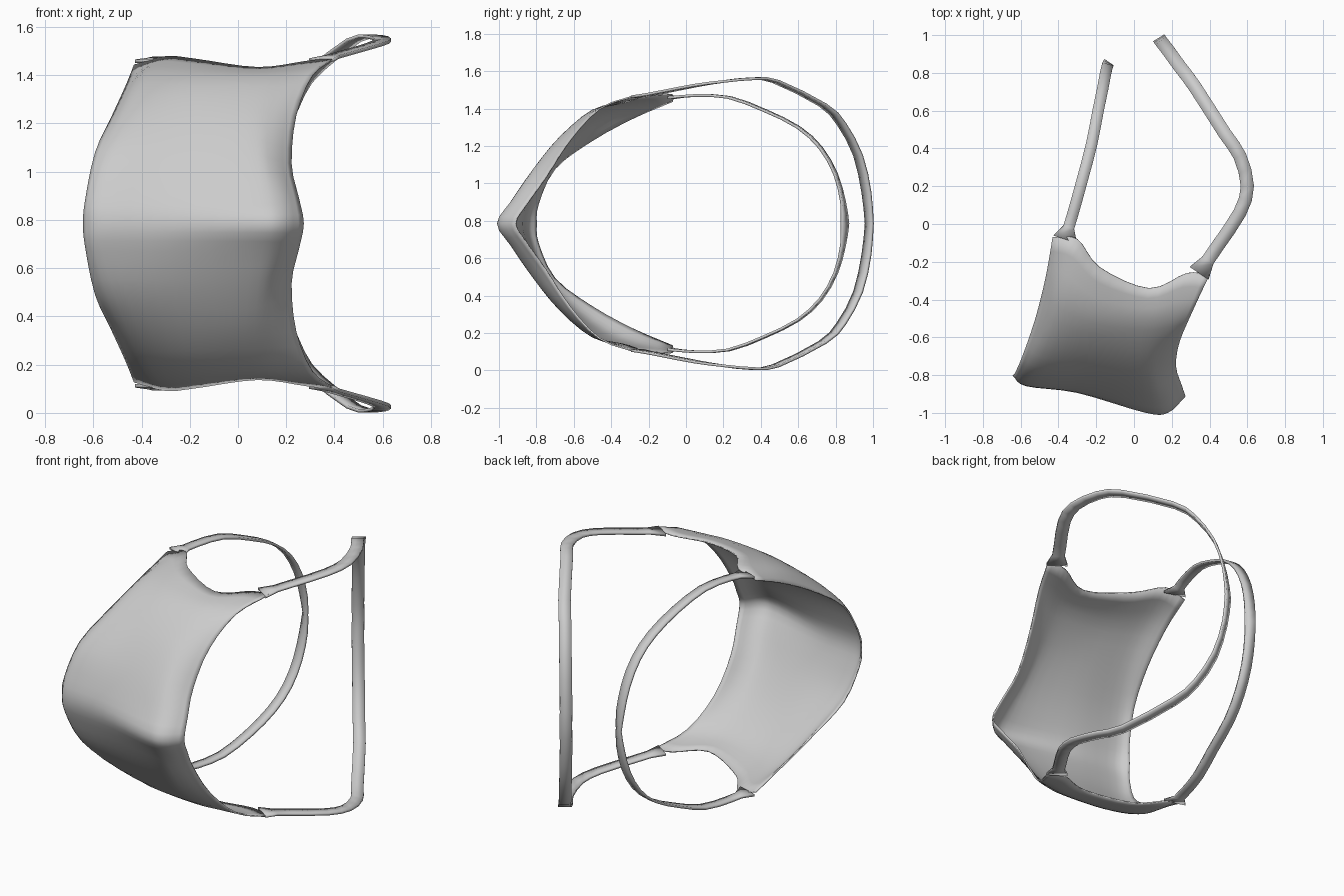
import bpy
import bmesh
from mathutils import Vector

MIDDLE = 0.785  # height of the horizontal mirror plane

default_cube = bpy.data.objects.get("Cube")
if default_cube:
    bpy.data.objects.remove(default_cube, do_unlink=True)

cloth = bpy.data.materials.new("light grey cloth")
cloth.use_nodes = True
cloth.diffuse_color = (0.6, 0.6, 0.6, 1)
cloth.node_tree.nodes["Principled BSDF"].inputs["Base Color"].default_value = (0.6, 0.6, 0.6, 1)


def mirrored(points):
    """Extend a curve that starts on the mirror plane with its lower half."""
    upper = [Vector(p) for p in points]
    lower = [Vector((p.x, p.y, 2 * MIDDLE - p.z)) for p in reversed(upper[1:])]
    return lower + upper


def smooth_curve(points, steps):
    """Sample a smooth curve that passes through all points."""
    padded = [2 * points[0] - points[1], *points, 2 * points[-1] - points[-2]]
    samples = []
    for a, b, c, d in zip(padded, padded[1:], padded[2:], padded[3:]):
        for step in range(steps):
            t = step / steps
            samples.append(b + (c - a) * t / 2
                           + (a - 2.5 * b + 2 * c - d / 2) * t ** 2
                           + (1.5 * (b - c) + (d - a) / 2) * t ** 3)
    return samples + [points[-1]]


def sheet(name, rows, thickness):
    """Skin a grid of points and give it a little thickness."""
    mesh = bpy.data.meshes.new(name)
    bm = bmesh.new()
    grid = [[bm.verts.new(p) for p in row] for row in rows]
    for low, high in zip(grid, grid[1:]):
        for i in range(len(low) - 1):
            bm.faces.new((low[i], low[i + 1], high[i + 1], high[i]))
    bmesh.ops.recalc_face_normals(bm, faces=bm.faces)
    bm.to_mesh(mesh)
    bm.free()
    mesh.materials.append(cloth)
    obj = bpy.data.objects.new(name, mesh)
    bpy.context.collection.objects.link(obj)
    solid = obj.modifiers.new("Thickness", "SOLIDIFY")
    solid.thickness = thickness
    solid.offset = 0
    bpy.ops.object.select_all(action="DESELECT")
    obj.select_set(True)
    bpy.context.view_layer.objects.active = obj
    bpy.ops.object.shade_smooth_by_angle(angle=0.9)
    return obj


def strap(name, points, start_width, width):
    """Flat band whose width stays level; only the root is wider."""
    path = smooth_curve([Vector(p) for p in points], 2)
    upper = []
    for i, p in enumerate(path):
        along = path[min(i + 1, len(path) - 1)] - path[max(i - 1, 0)]
        side = Vector((along.y, -along.x, 0)).normalized()
        half = (start_width if i == 0 else width) / 2
        upper.append((p - side * half, p + side * half))
    lower = [[Vector((p.x, p.y, 2 * MIDDLE - p.z)) for p in pair]
             for pair in reversed(upper[:-1])]
    sheet(name, upper + lower, 0.014)


# Mask panel: vertical guide profiles from the ridge up to the top hem
left_edge = [(-.64, -.80, MIDDLE), (-.63, -.79, .89), (-.59, -.70, 1.08),
             (-.52, -.5, 1.23), (-.465, -.28, 1.35), (-.43, -.07, 1.44)]
left_cheek = [(-.57, -.855, MIDDLE), (-.56, -.83, .9), (-.51, -.75, 1.08),
              (-.44, -.58, 1.26), (-.38, -.36, 1.4), (-.3, -.08, 1.475)]
centre = [(-.3, -.89, MIDDLE), (-.29, -.86, .9), (-.26, -.77, 1.08),
          (-.23, -.63, 1.26), (-.21, -.46, 1.395), (-.18, -.23, 1.465)]
nose = [(.06, -.995, MIDDLE), (.05, -.93, .9), (.04, -.81, 1.08),
        (.03, -.67, 1.25), (.06, -.5, 1.39), (.08, -.34, 1.43)]
right_cheek = [(.18, -.995, MIDDLE), (.17, -.92, .9), (.14, -.81, 1.05),
               (.15, -.66, 1.24), (.21, -.48, 1.395), (.28, -.26, 1.455)]
right_edge = [(.27, -.91, MIDDLE), (.25, -.85, .89), (.22, -.75, 1.03),
              (.24, -.62, 1.23), (.31, -.46, 1.4), (.4, -.27, 1.47)]

guides = [smooth_curve(mirrored(g), 3) for g in
          (left_edge, left_cheek, centre, nose, right_cheek, right_edge)]
sheet("mask_panel", [smooth_curve(list(row), 4) for row in zip(*guides)], 0.008)

# Head straps: from the top corners of the panel round to the back
strap("short_strap", [(-.365, -.08, 1.458), (-.325, .05, 1.47), (-.275, .23, 1.46),
                      (-.225, .42, 1.39), (-.19, .6, 1.3), (-.165, .72, 1.19),
                      (-.15, .8, 1.05), (-.14, .84, .9), (-.135, .85, MIDDLE)],
      0.13, 0.06)
strap("long_strap", [(.345, -.26, 1.463), (.44, -.12, 1.49), (.56, .06, 1.525),
                     (.6, .2, 1.545), (.56, .36, 1.56), (.48, .48, 1.545),
                     (.32, .73, 1.42), (.245, .83, 1.32), (.18, .92, 1.15),
                     (.145, .965, .95), (.135, .98, MIDDLE)],
      0.12, 0.07)
